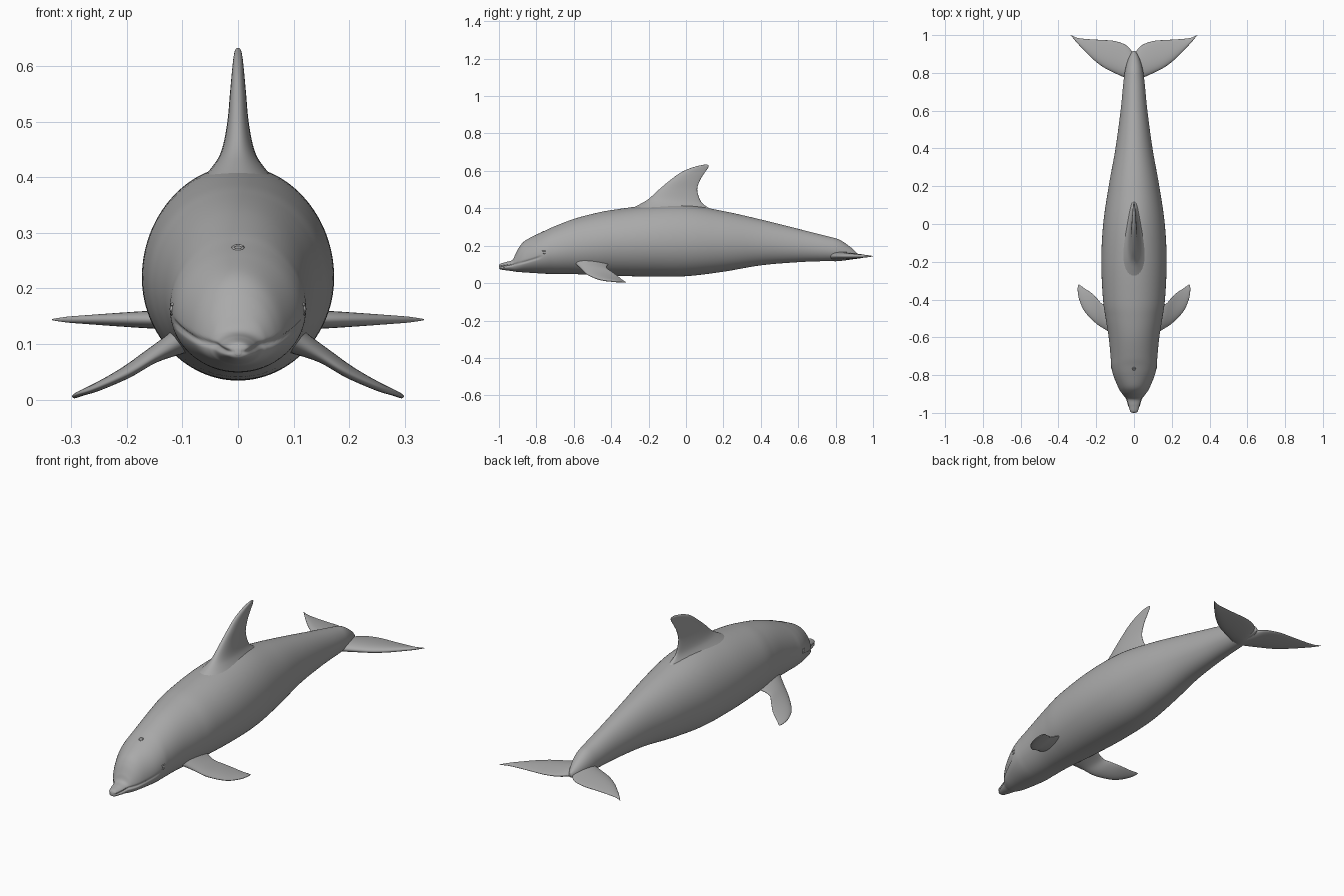
import bpy, bmesh, math
from mathutils import Vector

if "Cube" in bpy.data.objects:
    bpy.data.objects.remove(bpy.data.objects["Cube"])

skin = bpy.data.materials.new("dolphin grey")
skin.diffuse_color = (0.40, 0.40, 0.40, 1)
skin.use_nodes = True
skin.node_tree.nodes["Principled BSDF"].inputs["Base Color"].default_value = skin.diffuse_color


def spline(rows, steps):
    """Catmull-Rom interpolation of every column of a station table."""
    out = []
    for i in range(len(rows) - 1):
        a, b, c, d = rows[max(i - 1, 0)], rows[i], rows[i + 1], rows[min(i + 2, len(rows) - 1)]
        for s in range(steps):
            t = s / steps
            out.append([0.5 * (2 * q + (r - p) * t + (2 * p - 5 * q + 4 * r - u) * t * t
                               + (3 * q - p - 3 * r + u) * t ** 3)
                        for p, q, r, u in zip(a, b, c, d)])
    return out + [list(rows[-1])]


def finish(name, bm, mirror=False):
    bmesh.ops.recalc_face_normals(bm, faces=bm.faces)
    me = bpy.data.meshes.new(name)
    bm.to_mesh(me)
    bm.free()
    me.materials.append(skin)
    for p in me.polygons:
        p.use_smooth = True
    ob = bpy.data.objects.new(name, me)
    bpy.context.collection.objects.link(ob)
    if mirror:
        ob.modifiers.new("mirror", 'MIRROR')
    return ob


def loft(name, rings, mirror=False, cap_start=True):
    bm = bmesh.new()
    vs = [[bm.verts.new(p) for p in r] for r in rings]
    n = len(rings[0])
    for a, b in zip(vs, vs[1:]):
        for j in range(n):
            k = (j + 1) % n
            bm.faces.new((a[j], a[k], b[k], b[j]))
    if cap_start:
        bm.faces.new(vs[0])
    bm.faces.new(vs[-1])
    return finish(name, bm, mirror)


def blade(name, stations, normal, mirror=False):
    """Fin from stations: leading edge xyz, trailing edge xyz, half thickness."""
    rings = []
    for s in spline(stations, 6):
        le, te, t = Vector(s[:3]), Vector(s[3:6]), max(s[6], 0.0005)
        rings.append([le.lerp(te, (1 - math.cos(a)) / 2)
                      + normal * t * math.sin(a) * (0.85 + 0.35 * math.cos(a))
                      for a in (2 * math.pi * j / 40 for j in range(40))])
    return loft(name, rings, mirror, cap_start=False)


# Body: y, top z, bottom z, half width, z of widest point
BODY = [
    (-1.0, .093, .080, .008, .087), (-.992, .104, .073, .022, .088),
    (-.96, .113, .068, .033, .090), (-.928, .124, .064, .042, .093),
    (-.912, .155, .061, .053, .096), (-.89, .195, .059, .070, .105),
    (-.86, .227, .057, .086, .120), (-.80, .259, .053, .110, .145),
    (-.75, .282, .050, .121, .160), (-.70, .305, .049, .124, .170),
    (-.60, .343, .048, .134, .190), (-.50, .370, .044, .150, .205),
    (-.40, .390, .040, .164, .215), (-.20, .415, .035, .173, .220),
    (0.0, .418, .037, .163, .220), (.20, .385, .061, .134, .220),
    (.40, .340, .095, .098, .212), (.60, .290, .112, .071, .195),
    (.75, .252, .118, .056, .180), (.82, .232, .122, .046, .170),
    (.88, .192, .128, .028, .155), (.915, .160, .138, .008, .146)]


def mouth_z(y):
    u = y + 1
    return .086 + .13 * u + .5 * u * u


rings = []
for y, top, bot, w, mid in spline(BODY, 9):
    ring = []
    for j in range(112):
        a = 2 * math.pi * j / 112
        h = top - mid if math.sin(a) > 0 else mid - bot
        x, z = w * math.cos(a), mid + h * math.sin(a)
        # groove of the mouth line along the beak and cheek
        fade = min(1, max(0, (-.765 - y) / .03))
        x -= math.copysign(min(.006, abs(x) * .3), x) * fade * math.exp(-((z - mouth_z(y)) / .005) ** 2)
        ring.append((x, y, z))
    rings.append(ring)
loft("body", rings)

# Dorsal fin: z, leading y, trailing y, half thickness
DORSAL = [(.385, -.32, .15, .085), (.42, -.25, .095, .050), (.45, -.20, .073, .032),
          (.50, -.145, .060, .021), (.55, -.085, .075, .016), (.59, -.030, .100, .012),
          (.615, .025, .117, .009), (.628, .070, .121, .006), (.633, .095, .115, .002)]
blade("dorsal_fin", [(0, a, z, 0, b, z, t) for z, a, b, t in DORSAL], Vector((1, 0, 0)))

# Tail flukes: x, leading y, trailing y, half thickness
FLUKE = [(0, .745, .902, .030), (.008, .755, .910, .029), (.03, .768, .937, .026),
         (.06, .780, .956, .023), (.11, .803, .970, .020), (.165, .832, .974, .017),
         (.22, .875, .977, .013), (.27, .925, .981, .009), (.305, .963, .987, .006),
         (.325, .987, .996, .003), (.335, .998, 1.0, .001)]
blade("tail_flukes", [(x, a, .144, x, b, .144, t) for x, a, b, t in FLUKE], Vector((0, 0, 1)), True)

# Pectoral flippers
FLIPPER = [(.105, -.590, .105, .105, -.410, .105, .026), (.150, -.560, .077, .162, -.425, .083, .015),
           (.200, -.527, .046, .195, -.395, .060, .012), (.260, -.465, .019, .225, -.365, .038, .009),
           (.290, -.400, .009, .260, -.342, .019, .006), (.298, -.350, .005, .284, -.325, .008, .004),
           (.296, -.325, .004, .292, -.320, .004, .001)]
blade("flippers", FLIPPER, Vector((.45, -.05, .88)).normalized(), True)


def ellipsoid(bm, centre, radii):
    vs = bmesh.ops.create_uvsphere(bm, u_segments=20, v_segments=12, radius=1)["verts"]
    for v in vs:
        v.co = Vector(c + p * r for c, p, r in zip(centre, v.co, radii))


# Eyes with a raised lid
bm = bmesh.new()
ellipsoid(bm, (.118, -.757, .163), (.005, .009, .007))
ellipsoid(bm, (.115, -.757, .171), (.007, .015, .004))
ellipsoid(bm, (.116, -.757, .154), (.006, .014, .003))
finish("eyes", bm, True)

# Blowhole rim, lying on the slope of the head
rim = []
for i in range(25):
    a = 2 * math.pi * i / 24
    c = Vector((.009 * math.cos(a), -.768 + .008 * math.sin(a), .2735 + .004 * math.sin(a)))
    out = Vector((math.cos(a), math.sin(a), 0))
    rim.append([c + .0025 * (out * math.cos(b) + Vector((0, 0, math.sin(b))))
                for b in (2 * math.pi * k / 8 for k in range(8))])
loft("blowhole", rim)
